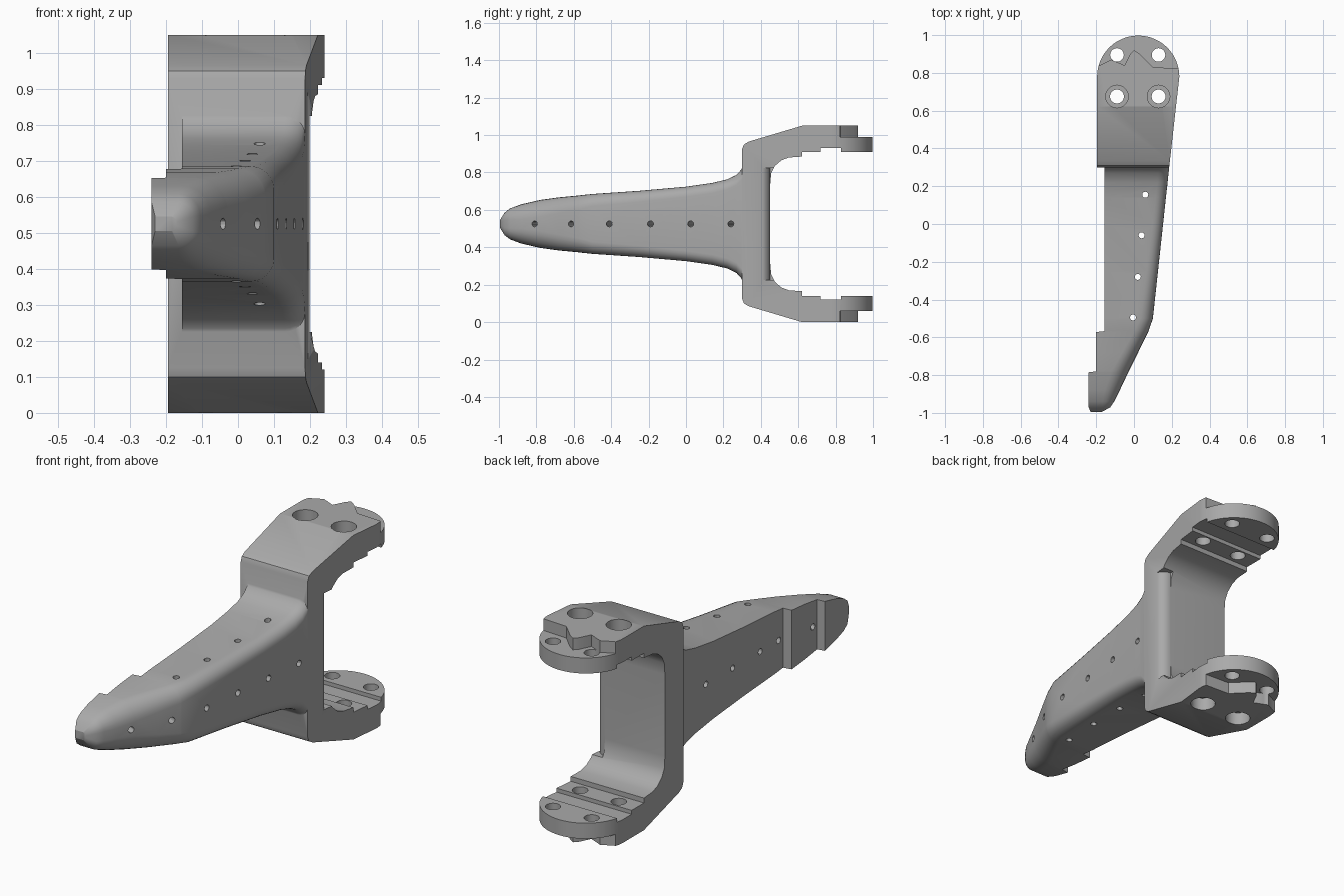
import bpy, bmesh, math
from mathutils import Vector

if "Cube" in bpy.data.objects:
    bpy.data.objects.remove(bpy.data.objects["Cube"], do_unlink=True)

MID = 0.525  # height of the mirror plane

grey = bpy.data.materials.new("plain grey")
grey.use_nodes = True
grey.diffuse_color = (0.4, 0.4, 0.4, 1)
grey.node_tree.nodes["Principled BSDF"].inputs["Base Color"].default_value = (0.4, 0.4, 0.4, 1)


def finish(name, bm):
    bmesh.ops.recalc_face_normals(bm, faces=bm.faces)
    mesh = bpy.data.meshes.new(name)
    bm.to_mesh(mesh)
    bm.free()
    mesh.materials.append(grey)
    ob = bpy.data.objects.new(name, mesh)
    bpy.context.collection.objects.link(ob)
    return ob


def prism(name, points, offset):
    """Extrude a closed outline along the offset."""
    bm = bmesh.new()
    face = bm.faces.new([bm.verts.new(p) for p in points])
    out = bmesh.ops.extrude_face_region(bm, geom=[face])
    verts = [g for g in out["geom"] if isinstance(g, bmesh.types.BMVert)]
    bmesh.ops.translate(bm, verts=verts, vec=offset)
    return finish(name, bm)


def rod(name, center, axis, radius, length, sides=20):
    bm = bmesh.new()
    bmesh.ops.create_cone(bm, cap_ends=True, segments=sides, radius1=radius, radius2=radius, depth=length)
    turn = Vector((0, 0, 1)).rotation_difference(Vector(axis)).to_matrix()
    bmesh.ops.rotate(bm, verts=bm.verts, matrix=turn)
    bmesh.ops.translate(bm, verts=bm.verts, vec=center)
    return finish(name, bm)


def combine(ob, tool, operation):
    """Apply a boolean and discard the helper object."""
    mod = ob.modifiers.new("combine", "BOOLEAN")
    mod.operation, mod.object, mod.solver = operation, tool, "EXACT"
    bpy.context.view_layer.objects.active = ob
    bpy.ops.object.modifier_apply(modifier=mod.name)
    bpy.data.objects.remove(tool, do_unlink=True)


# Fork: side profile, upper half mirrored to the lower half
upper = [(0.45, 0.21), (0.455, 0.27), (0.475, 0.31), (0.51, 0.34), (0.55, 0.355),
         (0.62, 0.36), (0.62, 0.385), (0.72, 0.385), (0.72, 0.405), (0.83, 0.405),
         (0.83, 0.385), (1.05, 0.385), (1.05, 0.525), (0.62, 0.525), (0.335, 0.44),
         (0.31, 0.425), (0.3, 0.4)]
profile = upper + [(y, -z) for y, z in reversed(upper)]
fork = prism("bracket", [(-0.3, y, MID + z) for y, z in profile], (0.6, 0, 0))

# Trim the fork to its rounded plan outline
arc = [(0.0225 + 0.2175 * math.cos(math.pi * i / 32), 0.78 + 0.2175 * math.sin(math.pi * i / 32))
       for i in range(33)]
plan = [(-0.195, 0.2), (0.175, 0.2)] + arc
combine(fork, prism("outline", [(x, y, -0.1) for x, y in plan], (0, 0, 1.3)), "INTERSECT")

# Round the rear edge of the upright
cx, cy, r = 0.146, 0.395, 0.055
corner = [(cx + r * math.cos(a), cy + r * math.sin(a)) for a in [math.pi / 2 * i / 6 for i in range(7)]]
corner += [(cx, cy + 0.08), (cx + 0.1, cy + 0.08), (cx + 0.1, cy)]
combine(fork, prism("edge_cutter", [(x, y, MID - 0.3) for x, y in corner], (0, 0, 0.6)), "DIFFERENCE")

# Stepped recess and bolt holes in both plates
step = [(-0.3, 0.83), (-0.18, 0.84), (-0.12, 0.87), (-0.05, 0.84), (-0.02, 0.9), (0, 0.92), (0.03, 0.9),
        (0.1, 0.83), (0.3, 0.82), (0.3, 1.1), (-0.3, 1.1)]
for s in (1, -1):
    recess = prism("recess_cutter", [(x, y, MID + s * 0.465) for x, y in step], (0, 0, s * 0.1))
    combine(fork, recess, "DIFFERENCE")
    for x in (-0.09, 0.13):
        combine(fork, rod("seat_cutter", (x, 0.675, MID + s * 0.53), (0, 0, 1), 0.06, 0.14), "DIFFERENCE")
        combine(fork, rod("bolt_cutter", (x, 0.675, MID + s * 0.45), (0, 0, 1), 0.037, 0.4), "DIFFERENCE")
        combine(fork, rod("bolt_cutter", (x, 0.895, MID + s * 0.45), (0, 0, 1), 0.036, 0.4), "DIFFERENCE")

# Arm: lofted sections of (y, left x, right x, half height, corner radius)
sections = [(-0.995, -0.23, -0.17, 0.02, 0.015), (-0.97, -0.24, -0.125, 0.06, 0.04),
            (-0.94, -0.24, -0.105, 0.083, 0.06), (-0.88, -0.24, -0.075, 0.105, 0.08),
            (-0.785, -0.24, -0.03, 0.127, 0.09), (-0.78, -0.2, -0.028, 0.128, 0.09),
            (-0.68, -0.2, 0.022, 0.142, 0.085), (-0.572, -0.2, 0.075, 0.152, 0.075),
            (-0.567, -0.155, 0.077, 0.153, 0.075), (-0.5, -0.155, 0.1, 0.16, 0.065),
            (-0.25, -0.155, 0.127, 0.177, 0.06), (0, -0.155, 0.154, 0.199, 0.055),
            (0.14, -0.155, 0.169, 0.219, 0.055), (0.22, -0.155, 0.178, 0.238, 0.055),
            (0.27, -0.155, 0.183, 0.262, 0.055), (0.295, -0.155, 0.186, 0.29, 0.055),
            (0.31, -0.155, 0.187, 0.32, 0.055), (0.38, -0.155, 0.19, 0.32, 0.055)]
bm = bmesh.new()
rings = []
for y, left, right, half, rad in sections:
    top = [(left, half)]
    for i in range(7):
        a = math.pi / 2 * (1 - i / 6)
        top.append((right - rad + rad * math.cos(a), half - rad + rad * math.sin(a)))
    loop = top + [(x, -z) for x, z in reversed(top)]
    rings.append([bm.verts.new((x, y, MID + z)) for x, z in loop])
for a, b in zip(rings, rings[1:]):
    for i in range(len(a)):
        j = (i + 1) % len(a)
        bm.faces.new((a[i], a[j], b[j], b[i]))
bm.faces.new(rings[0])
bm.faces.new(rings[-1])
combine(fork, finish("arm", bm), "UNION")

# Pin holes through the arm, vertical then sideways
for x, y in [(0.06, 0.155), (0.04, -0.06), (0.02, -0.28), (-0.005, -0.495)]:
    combine(fork, rod("pin_cutter", (x, y, MID), (0, 0, 1), 0.016, 0.6, 12), "DIFFERENCE")
for x, y in [(0.18, 0.24), (0.157, 0.025), (0.134, -0.19), (0.11, -0.41), (0.055, -0.615), (-0.04, -0.81)]:
    axis = (1, -0.11, 0) if y > -0.5 else (1, -0.4, 0)
    combine(fork, rod("pin_cutter", (x, y, MID), axis, 0.016, 1.0, 12), "DIFFERENCE")

bpy.ops.object.select_all(action="DESELECT")
fork.select_set(True)
bpy.context.view_layer.objects.active = fork
bpy.ops.object.shade_smooth_by_angle(angle=math.radians(30))
